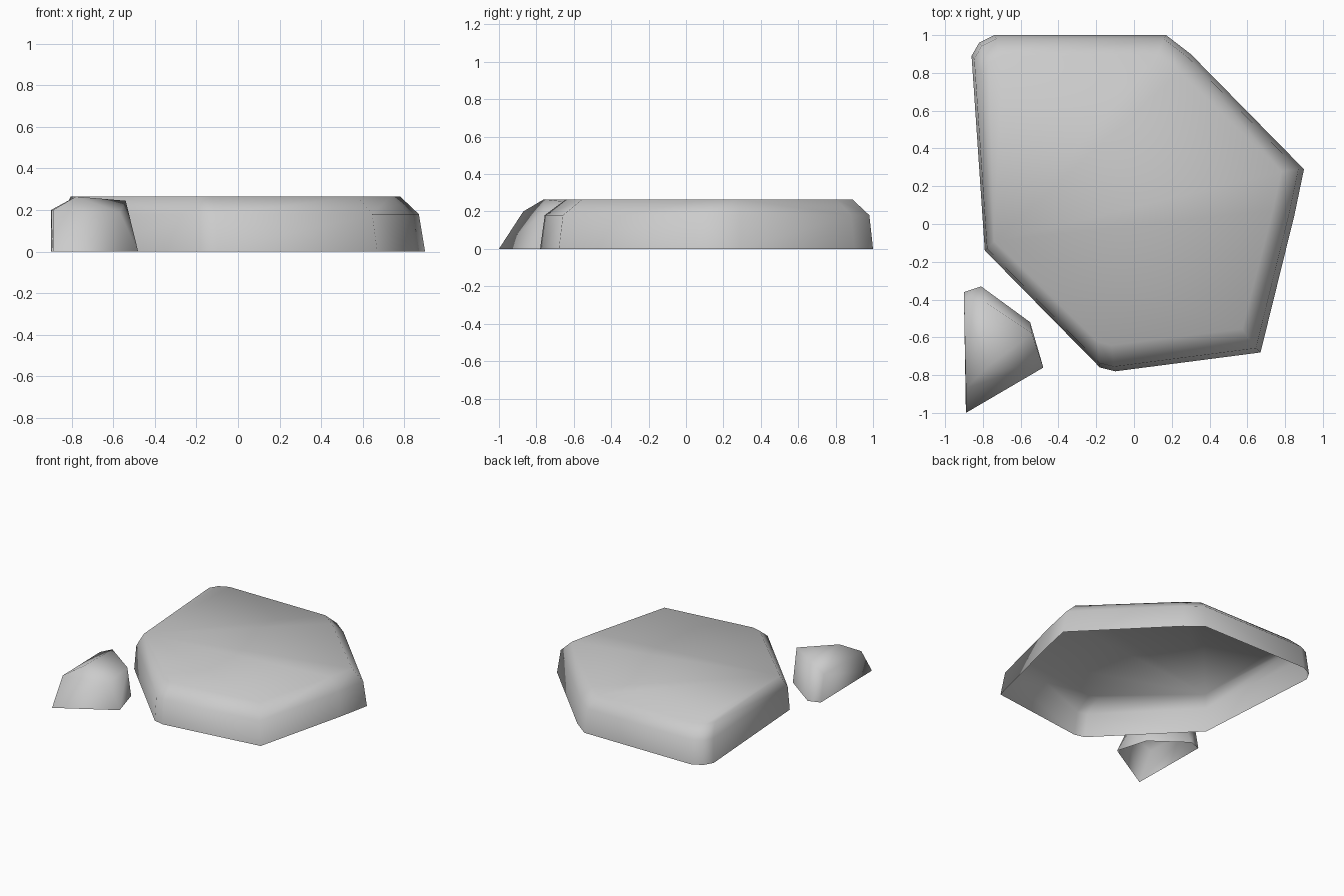
import bpy
import bmesh
from mathutils import Vector

cube = bpy.data.objects.get("Cube")
if cube:
    bpy.data.objects.remove(cube, do_unlink=True)

stone = bpy.data.materials.new("stone grey")
stone.use_nodes = True
stone.diffuse_color = (0.6, 0.6, 0.6, 1)
stone.node_tree.nodes["Principled BSDF"].inputs["Base Color"].default_value = stone.diffuse_color


def finish(name, bm):
    """Turn a bmesh into a smooth shaded stone object."""
    bmesh.ops.recalc_face_normals(bm, faces=bm.faces)
    # open the underside, which rests on the ground
    under = [f for f in bm.faces if all(v.co.z < 0.001 for v in f.verts)]
    bmesh.ops.delete(bm, geom=under, context="FACES_ONLY")
    for face in bm.faces:
        face.smooth = True
    mesh = bpy.data.meshes.new(name)
    bm.to_mesh(mesh)
    bm.free()
    mesh.materials.append(stone)
    obj = bpy.data.objects.new(name, mesh)
    bpy.context.collection.objects.link(obj)
    return obj


def hull(name, points):
    """Wrap a set of points into one faceted stone."""
    bm = bmesh.new()
    for p in points:
        bm.verts.new(p)
    bmesh.ops.convex_hull(bm, input=bm.verts)
    return finish(name, bm)


# Large flat slab: ground outline, shoulder ring and flat top
outline = [(-0.74, 1), (0.17, 1), (0.3, 0.9), (0.9, 0.29), (0.85, 0.05),
           (0.67, -0.68), (-0.1, -0.78), (-0.18, -0.76), (-0.79, -0.14),
           (-0.86, 0.89), (-0.82, 0.96)]
pivot = Vector((-0.3, 0.21))
levels = [(0, 1, 1), (0.18, 0.975, 0.975), (0.265, 0.9, 0.86)]
slab_points = []
for z, sx, sy in levels:
    for x, y in outline:
        slab_points.append((pivot.x + (x - pivot.x) * sx,
                            pivot.y + (y - pivot.y) * sy, z))
hull("large_slab_stone", slab_points)

# Small pointed stone beside the slab
ground = [(-0.9, -0.36, 0), (-0.81, -0.33, 0), (-0.55, -0.52, 0),
          (-0.48, -0.76, 0), (-0.89, -1, 0)]
shoulder = [(-0.9, -0.4, 0.2), (-0.89, -0.87, 0.2), (-0.57, -0.76, 0.19)]
crown = [(-0.78, -0.42, 0.26), (-0.78, -0.76, 0.265), (-0.54, -0.58, 0.245)]
hull("small_stone", ground + shoulder + crown)
